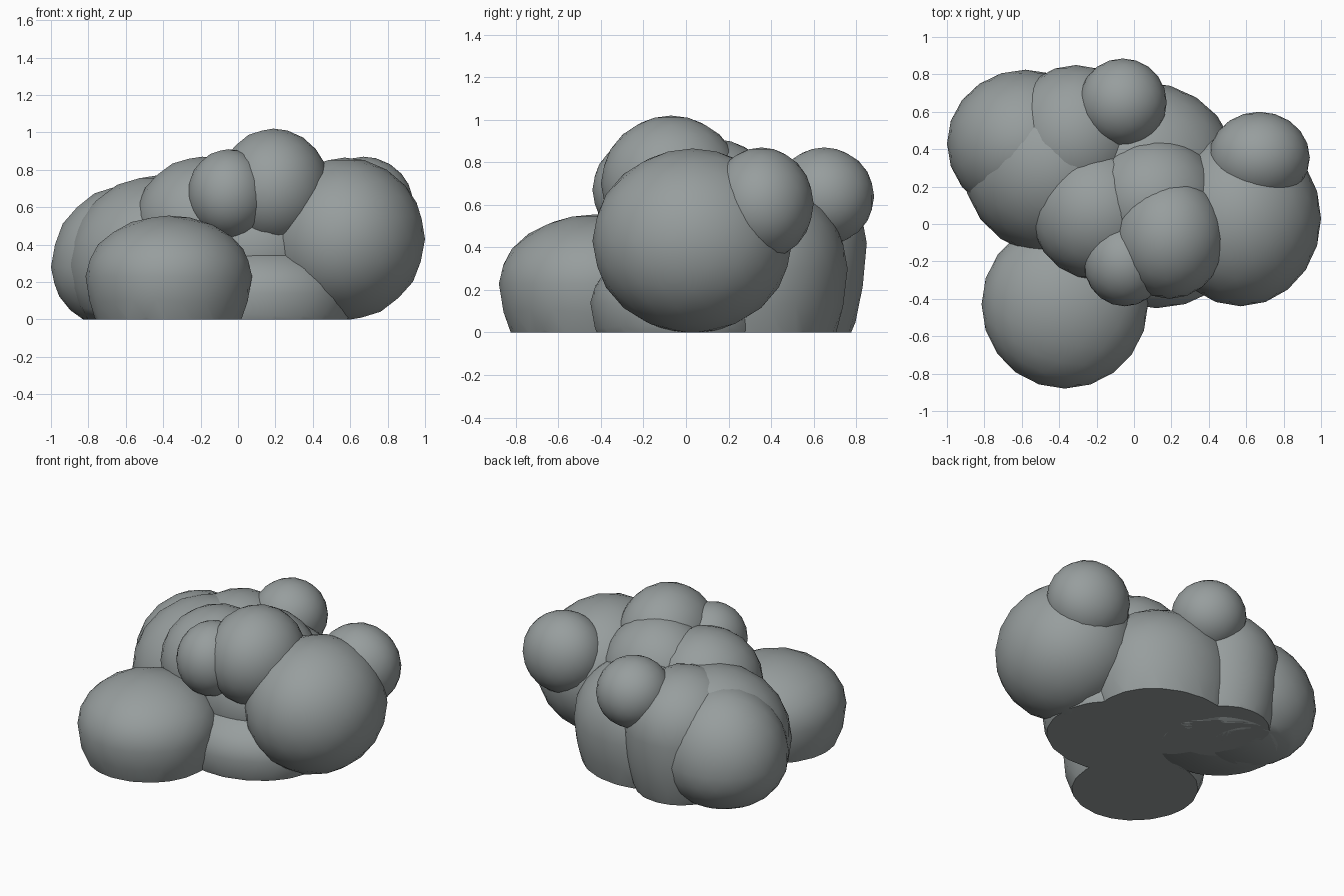
import bpy, bmesh

if "Cube" in bpy.data.objects:
    bpy.data.objects.remove(bpy.data.objects["Cube"])

# Each puff: name, centre, radii, downward stretch of the lower half
PUFFS = [
    ("right_puff", (0.57, 0.03, 0.43), (0.43, 0.47, 0.435), 1.0),
    ("front_left_puff", (-0.37, -0.43, 0.23), (0.445, 0.45, 0.325), 1.5),
    ("back_left_puff", (-0.58, 0.43, 0.28), (0.42, 0.395, 0.44), 0.8),
    ("left_puff", (-0.43, 0.31, 0.29), (0.485, 0.48, 0.48), 0.95),
    ("back_puff", (-0.31, 0.46, 0.42), (0.37, 0.39, 0.37), 2.0),
    ("upper_left_puff", (-0.19, 0.06, 0.52), (0.36, 0.36, 0.35), 1.0),
    ("back_bump", (-0.06, 0.65, 0.64), (0.235, 0.235, 0.23), 1.0),
    ("right_bump", (0.67, 0.355, 0.605), (0.27, 0.245, 0.265), 1.0),
    ("crown_puff", (0.19, -0.07, 0.70), (0.30, 0.33, 0.32), 1.0),
    ("front_bump", (-0.05, -0.205, 0.67), (0.22, 0.235, 0.24), 1.0),
    ("upper_back_puff", (0.11, 0.13, 0.55), (0.36, 0.34, 0.36), 1.0),
    ("base_front", (0.12, 0.00, 0.14), (0.50, 0.45, 0.27), 1.6),
    ("base_back", (0.04, 0.32, 0.30), (0.50, 0.44, 0.43), 1.5),
    ("core", (0.10, 0.08, 0.38), (0.40, 0.38, 0.38), 1.0),
]


def puff(name, centre, radii, stretch):
    """Smooth low-count ball sliced flat where it meets the floor."""
    bm = bmesh.new()
    bmesh.ops.create_icosphere(bm, subdivisions=3, radius=1)
    for v in bm.verts:
        if v.co.z < 0:
            v.co.z *= stretch
        v.co = [centre[i] + v.co[i] * radii[i] for i in range(3)]
    for f in bm.faces:
        f.smooth = True
    # Slice at the floor and close the underside
    cut = bmesh.ops.bisect_plane(
        bm, geom=bm.verts[:] + bm.edges[:] + bm.faces[:],
        plane_co=(0, 0, 0), plane_no=(0, 0, -1), clear_outer=True)
    rim = [e for e in cut["geom_cut"] if isinstance(e, bmesh.types.BMEdge)]
    if rim:
        for f in bmesh.ops.contextual_create(bm, geom=rim)["faces"]:
            f.smooth = False
    bmesh.ops.recalc_face_normals(bm, faces=bm.faces[:])
    me = bpy.data.meshes.new(name)
    bm.to_mesh(me)
    bm.free()
    # Keep the floor edge crisp
    me.set_sharp_from_angle(angle=0.9)
    me.materials.append(stone)
    bpy.context.collection.objects.link(bpy.data.objects.new(name, me))


stone = bpy.data.materials.new("blue_grey")
stone.diffuse_color = (0.31, 0.34, 0.34, 1)
stone.use_nodes = True
stone.node_tree.nodes["Principled BSDF"].inputs["Base Color"].default_value = stone.diffuse_color

for item in PUFFS:
    puff(*item)
